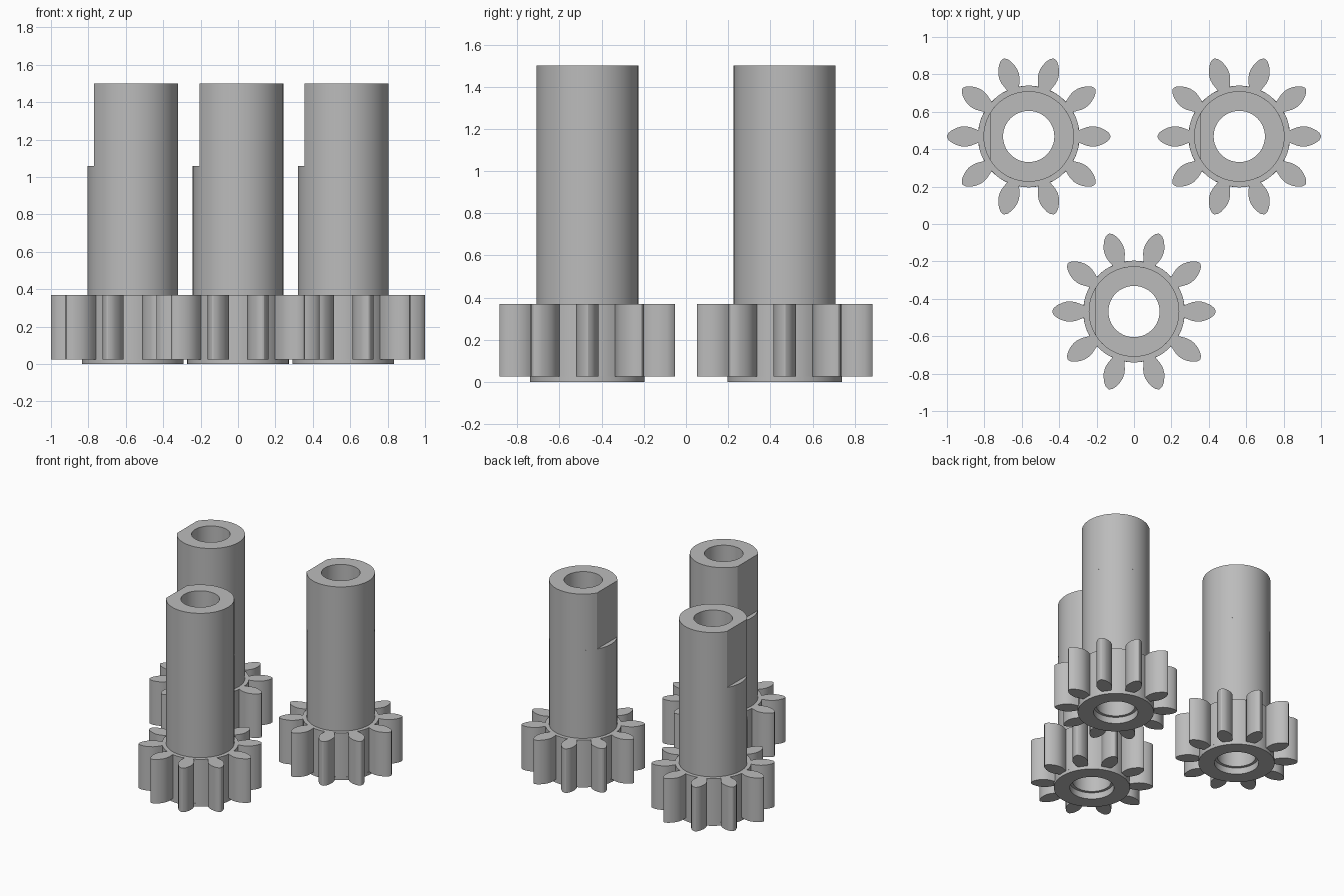
import bpy, bmesh, math

if "Cube" in bpy.data.objects:
    bpy.data.objects.remove(bpy.data.objects["Cube"])

grey = bpy.data.materials.new("plain grey")
grey.diffuse_color = (0.5, 0.5, 0.5, 1)
grey.use_nodes = True
grey.node_tree.nodes["Principled BSDF"].inputs["Base Color"].default_value = grey.diffuse_color

SHAFT_R, ROOT_R, BORE_R, RECESS_R = 0.242, 0.268, 0.137, 0.158
GEAR_Z, GEAR_TOP, FLAT_Z, TOP = 0.025, 0.37, 1.06, 1.5
FLAT_X = -0.207
TEETH, SEG = 10, 64
# half of one tooth outline: (radius along tooth, half width)
TOOTH = [(0.268, 0.033), (0.288, 0.041), (0.312, 0.050), (0.335, 0.054), (0.36, 0.053),
         (0.385, 0.046), (0.41, 0.034), (0.428, 0.020), (0.437, 0.004)]


def circle(r, n=SEG):
    return [(r * math.cos(2 * math.pi * i / n), r * math.sin(2 * math.pi * i / n)) for i in range(n)]


def gear_outline():
    pts = []
    half = math.atan2(TOOTH[0][1], TOOTH[0][0])
    gap = 2 * math.pi / TEETH - 2 * half
    for t in range(TEETH):
        a = 2 * math.pi * t / TEETH
        c, s = math.cos(a), math.sin(a)
        flank = [(r, -w) for r, w in TOOTH] + [(r, w) for r, w in reversed(TOOTH)]
        pts += [(x * c - y * s, x * s + y * c) for x, y in flank]
        for k in range(1, 4):                      # root arc between teeth
            b = a + half + gap * k / 4
            pts.append((0.272 * math.cos(b), 0.272 * math.sin(b)))
    return pts


def flat_outline():
    # circle with a flat on the -x side
    a = math.acos(FLAT_X / SHAFT_R)
    return [(SHAFT_R * math.cos(-a + 2 * a * i / 56), SHAFT_R * math.sin(-a + 2 * a * i / 56))
            for i in range(57)]


def tube(name, outer, inner, z0, z1, loc):
    """Upright prism with a round hole."""
    bm = bmesh.new()
    edges = []
    for ring in (outer, inner):
        vs = [bm.verts.new((x, y, z0)) for x, y in ring]
        edges += [bm.edges.new((vs[i - 1], vs[i])) for i in range(len(vs))]
    bmesh.ops.triangle_fill(bm, edges=edges, use_beauty=True)
    base = bm.faces[:]
    ext = bmesh.ops.extrude_face_region(bm, geom=base, use_keep_orig=True)
    bmesh.ops.translate(bm, vec=(0, 0, z1 - z0),
                        verts=[v for v in ext["geom"] if isinstance(v, bmesh.types.BMVert)])
    bmesh.ops.recalc_face_normals(bm, faces=bm.faces)
    me = bpy.data.meshes.new(name)
    bm.to_mesh(me)
    bm.free()
    me.materials.append(grey)
    ob = bpy.data.objects.new(name, me)
    ob.location = (loc[0], loc[1], 0)
    bpy.context.collection.objects.link(ob)
    bpy.context.view_layer.objects.active = ob
    bpy.ops.object.select_all(action='DESELECT')
    ob.select_set(True)
    bpy.ops.object.shade_smooth_by_angle(angle=math.radians(28))


for n, loc in enumerate([(-0.563, 0.468), (0.563, 0.468), (0, -0.468)], 1):
    tube(f"base_collar_{n}", circle(0.272), circle(RECESS_R), 0, GEAR_Z, loc)
    tube(f"gear_lower_{n}", gear_outline(), circle(RECESS_R), GEAR_Z, 0.05, loc)
    tube(f"gear_{n}", gear_outline(), circle(BORE_R), 0.05, GEAR_TOP, loc)
    tube(f"shaft_{n}", circle(SHAFT_R), circle(BORE_R), GEAR_TOP, FLAT_Z, loc)
    tube(f"flatted_shaft_{n}", flat_outline(), circle(BORE_R), FLAT_Z, TOP, loc)
